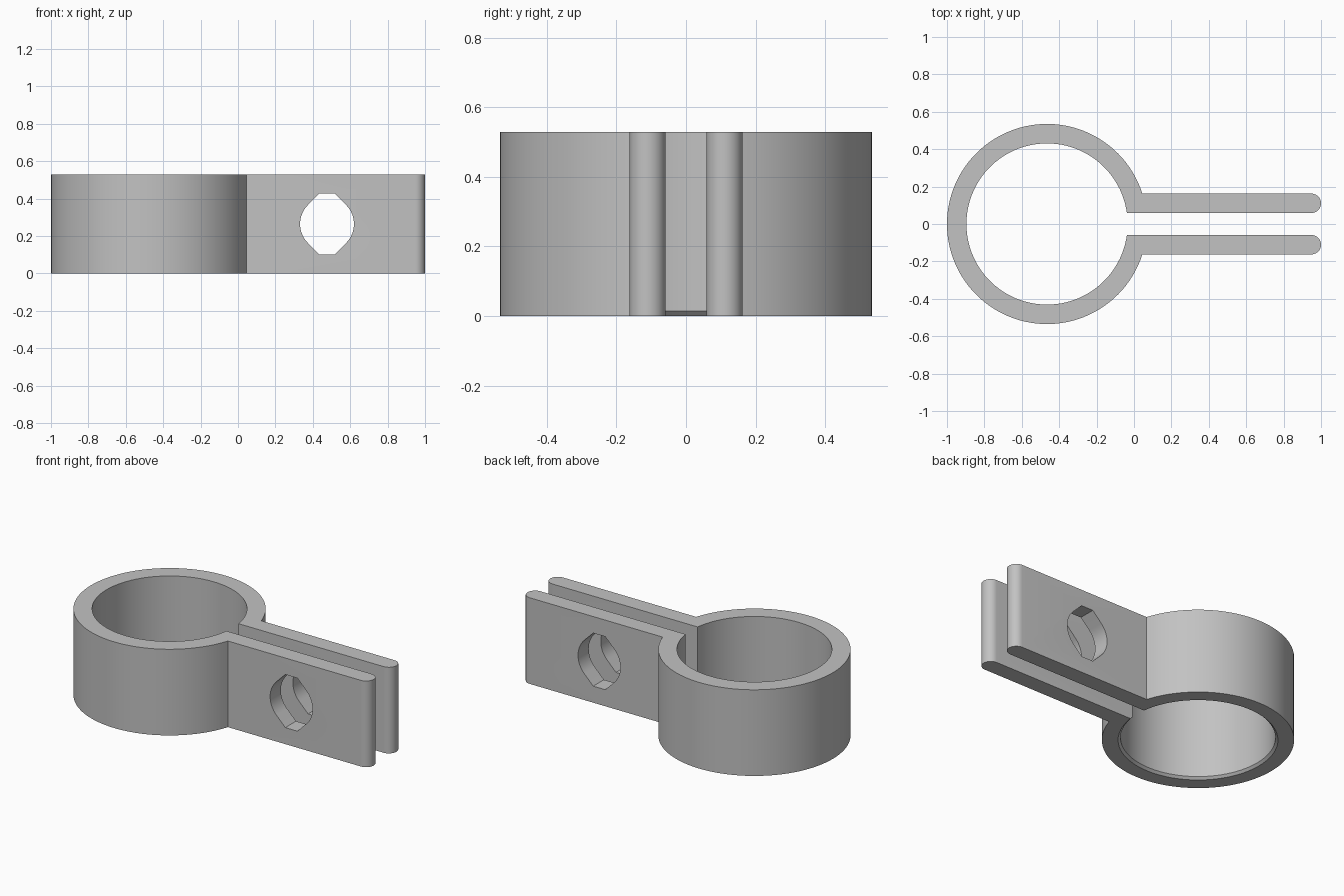
import bpy, bmesh, math

if "Cube" in bpy.data.objects:
    bpy.data.objects.remove(bpy.data.objects["Cube"])

HEIGHT = 0.529
CX = -0.465                      # ring centre
R_OUT, R_IN, CHAMFER = 0.535, 0.431, 0.014
GAP, ARM = 0.0585, 0.1625        # inner and outer arm faces, distance from y = 0
HOLE_X, HOLE_Z, HOLE_R, HOLE_TOP = 0.476, 0.2645, 0.144, 0.163

grey = bpy.data.materials.new("plain grey")
grey.diffuse_color = (0.54, 0.54, 0.54, 1)
grey.use_nodes = True
grey.node_tree.nodes["Principled BSDF"].inputs["Base Color"].default_value = grey.diffuse_color


def arc(cx, cy, r, a0, a1, n):
    return [(cx + r * math.cos(a0 + (a1 - a0) * i / n),
             cy + r * math.sin(a0 + (a1 - a0) * i / n)) for i in range(n + 1)]


def outline(r_in):
    """Closed plan outline: split ring with two round-ended arms."""
    ao, ai = math.asin(ARM / R_OUT), math.asin(GAP / r_in)
    r_end = (ARM - GAP) / 2
    mid = (ARM + GAP) / 2
    half = math.pi / 2
    pts = arc(CX, 0, R_OUT, ao, 2 * math.pi - ao, 96)
    pts += arc(1 - r_end, -mid, r_end, -half, half, 16)
    pts += arc(CX, 0, r_in, 2 * math.pi - ai, ai, 96)
    pts += arc(1 - r_end, mid, r_end, -half, half, 16)
    return pts


def loft(name, levels):
    """Skin a stack of matching point loops and cap both ends."""
    bm = bmesh.new()
    loops = [[bm.verts.new(p) for p in level] for level in levels]
    n = len(loops[0])
    for a, b in zip(loops, loops[1:]):
        for i in range(n):
            j = (i + 1) % n
            bm.faces.new((a[i], a[j], b[j], b[i]))
    bm.faces.new(loops[0][::-1])
    bm.faces.new(loops[-1])
    bmesh.ops.recalc_face_normals(bm, faces=bm.faces)
    mesh = bpy.data.meshes.new(name)
    bm.to_mesh(mesh)
    bm.free()
    mesh.materials.append(grey)
    obj = bpy.data.objects.new(name, mesh)
    bpy.context.collection.objects.link(obj)
    return obj


# Clamp body, with a small flare at the lower inner edge of the ring
clamp = loft("clamp", [[(x, y, z) for x, y in outline(r)] for r, z in
                       ((R_IN + CHAMFER, 0), (R_IN, CHAMFER), (R_IN, HEIGHT))])

# Bolt hole: round sides with 45 degree shoulders and flat top and bottom
flat = HOLE_R * math.sqrt(2) - HOLE_TOP
q = math.pi / 4
hole = arc(0, 0, HOLE_R, -q, q, 16) + [(flat, HOLE_TOP), (-flat, HOLE_TOP)]
hole += arc(0, 0, HOLE_R, 3 * q, 5 * q, 16) + [(-flat, -HOLE_TOP), (flat, -HOLE_TOP)]
cutter = loft("bolt_hole_cutter", [[(HOLE_X + x, y, HOLE_Z + z) for x, z in hole]
                                   for y in (-0.3, 0.3)])
cutter.hide_render = True

# Cut the hole through both arms
mod = clamp.modifiers.new("bolt_hole", 'BOOLEAN')
mod.operation = 'DIFFERENCE'
mod.solver = 'EXACT'
mod.object = cutter
bpy.ops.object.select_all(action='DESELECT')
bpy.context.view_layer.objects.active = clamp
clamp.select_set(True)
bpy.ops.object.modifier_apply(modifier=mod.name)
bpy.data.objects.remove(cutter)

# Smooth the curved walls and keep the edges crisp
bpy.ops.object.shade_smooth_by_angle(angle=math.radians(30))
